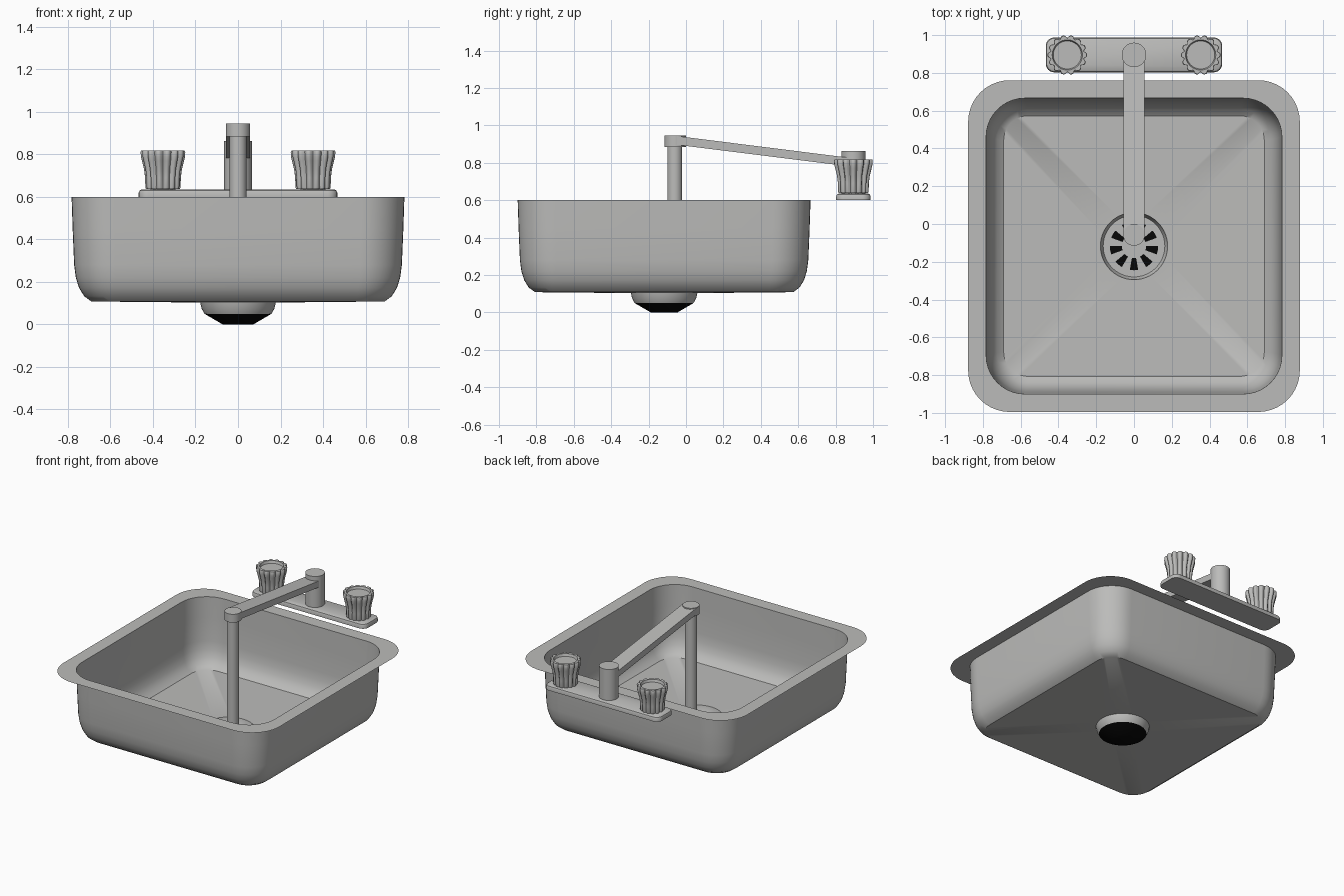
import bpy, bmesh, math
from math import sin, cos, pi

if "Cube" in bpy.data.objects:
    bpy.data.objects.remove(bpy.data.objects["Cube"])


def material(name, rgb):
    m = bpy.data.materials.new(name)
    m.diffuse_color = (*rgb, 1)
    m.use_nodes = True
    m.node_tree.nodes["Principled BSDF"].inputs["Base Color"].default_value = m.diffuse_color
    return m


STEEL = material("brushed_steel", (0.5, 0.5, 0.49))
BLACK = material("drain_black", (0.002, 0.002, 0.002))
CY = -0.117      # centre of basin and drain
FY = 0.895       # centre line of the tap set
RIM = 0.6


def finish(name, bm, mats, angle=35, normals=True):
    if normals:
        bmesh.ops.recalc_face_normals(bm, faces=bm.faces)
    me = bpy.data.meshes.new(name)
    bm.to_mesh(me)
    bm.free()
    for m in mats:
        me.materials.append(m)
    ob = bpy.data.objects.new(name, me)
    bpy.context.collection.objects.link(ob)
    bpy.ops.object.select_all(action='DESELECT')
    ob.select_set(True)
    bpy.context.view_layer.objects.active = ob
    bpy.ops.object.shade_smooth_by_angle(angle=math.radians(angle))
    return ob


def loft(name, rings, mat=STEEL, cap_start=False, cap_end=False, angle=35, normals=True):
    bm = bmesh.new()
    loops = [[bm.verts.new(p) for p in ring] for ring in rings]
    n = len(rings[0])
    for a, b in zip(loops, loops[1:]):
        for i in range(n):
            j = (i + 1) % n
            bm.faces.new((a[i], a[j], b[j], b[i]))
    if cap_start:
        bm.faces.new(loops[0][::-1])
    if cap_end:
        bm.faces.new(loops[-1])
    return finish(name, bm, [mat], angle, normals)


def rounded(hx, hy, r, z, cy, k=10):
    pts = []
    for q, (sx, sy) in enumerate(((1, 1), (-1, 1), (-1, -1), (1, -1))):
        for j in range(k + 1):
            a = (q + j / k) * pi / 2
            pts.append((sx * (hx - r) + r * cos(a), cy + sy * (hy - r) + r * sin(a), z))
    return pts


def circle(r, z, cx, cy, n=44):
    return [(cx + r * cos((i + 0.5) / n * 2 * pi), cy + r * sin((i + 0.5) / n * 2 * pi), z)
            for i in range(n)]


def cylinder(name, r, z0, z1, cx, cy):
    return loft(name, [circle(r, z0, cx, cy), circle(r, z1, cx, cy)], cap_start=True, cap_end=True)


# Basin: thin sheet from flat rim, down the walls, across the floor to the drain hole
profile = [(0.878, 0.22, RIM), (0.783, 0.205, RIM), (0.778, 0.20, 0.45), (0.771, 0.195, 0.28),
           (0.763, 0.19, 0.22), (0.748, 0.18, 0.172), (0.724, 0.16, 0.133), (0.69, 0.13, 0.108)]
rings = [rounded(h, h, r, z, CY) for h, r, z in profile]
rings.append(circle(0.178, 0.103, 0, CY))
loft("basin", rings, normals=False)

# Drain: steel funnel and closed black trap below it
loft("drain_funnel", [circle(0.178, 0.103, 0, CY), circle(0.172, 0.075, 0, CY),
                      circle(0.158, 0.05, 0, CY)], normals=False)
loft("drain_trap", [circle(0.158, 0.05, 0, CY), circle(0.072, 0, 0, CY)], BLACK, cap_end=True)

# Strainer: disc with nine dark radial slots
bm = bmesh.new()
n = 72
loops = [[bm.verts.new((r * cos((i - 2) / n * 2 * pi - pi / 2),
                        CY + r * sin((i - 2) / n * 2 * pi - pi / 2), 0.06)) for i in range(n)]
         for r in (0.064, 0.128, 0.163)]
bm.faces.new(loops[0])
for k in range(2):
    for i in range(n):
        j = (i + 1) % n
        f = bm.faces.new((loops[k][i], loops[k + 1][i], loops[k + 1][j], loops[k][j]))
        f.material_index = 1 if k == 0 and i % 8 < 4 else 0
finish("strainer", bm, [STEEL, BLACK], normals=False)

# Tap base plate with softened top edge
loft("tap_base", [rounded(0.467, 0.092, 0.045, RIM, FY), rounded(0.467, 0.092, 0.045, 0.62, FY),
                  rounded(0.463, 0.088, 0.043, 0.63, FY), rounded(0.454, 0.079, 0.036, 0.635, FY)],
     cap_start=True, cap_end=True)

# Post, sloping arm, end cap and long down pipe
cylinder("tap_post", 0.065, 0.633, 0.863, 0, FY)
cylinder("spout_cap", 0.057, 0.884, 0.945, 0, -0.058)
cylinder("spout_pipe", 0.04, 0.061, 0.89, 0, -0.06)

bm = bmesh.new()
side = [(-0.058, 0.897), (FY, 0.778), (FY, 0.824), (-0.058, 0.944)]
left, right = [[bm.verts.new((x, y, z)) for y, z in side] for x in (-0.056, 0.056)]
bm.faces.new(left)
bm.faces.new(right[::-1])
for i in range(4):
    j = (i + 1) % 4
    bm.faces.new((left[i], right[i], right[j], left[j]))
finish("spout_arm", bm, [STEEL])


# Fluted knobs with a dished top
def fluted(r, depth, z, cx, lobes=14, per=8):
    pts = []
    for i in range(lobes * per):
        a = i / (lobes * per) * 2 * pi
        rr = r - depth * (0.5 - 0.5 * cos(lobes * a)) ** 2
        pts.append((cx + rr * cos(a), FY + rr * sin(a), z))
    return pts


knob = [(0.080, 0.008, 0.638), (0.083, 0.010, 0.645), (0.084, 0.012, 0.69), (0.089, 0.014, 0.73),
        (0.099, 0.015, 0.77), (0.104, 0.015, 0.79), (0.105, 0.015, 0.812), (0.102, 0.014, 0.818),
        (0.080, 0.0, 0.818), (0.074, 0.0, 0.800)]
for label, cx in (("left", -0.353), ("right", 0.353)):
    loft(label + "_knob", [fluted(r, d, z, cx) for r, d, z in knob],
         cap_start=True, cap_end=True, angle=40)
    cylinder(label + "_knob_stem", 0.06, 0.63, 0.642, cx, FY)
